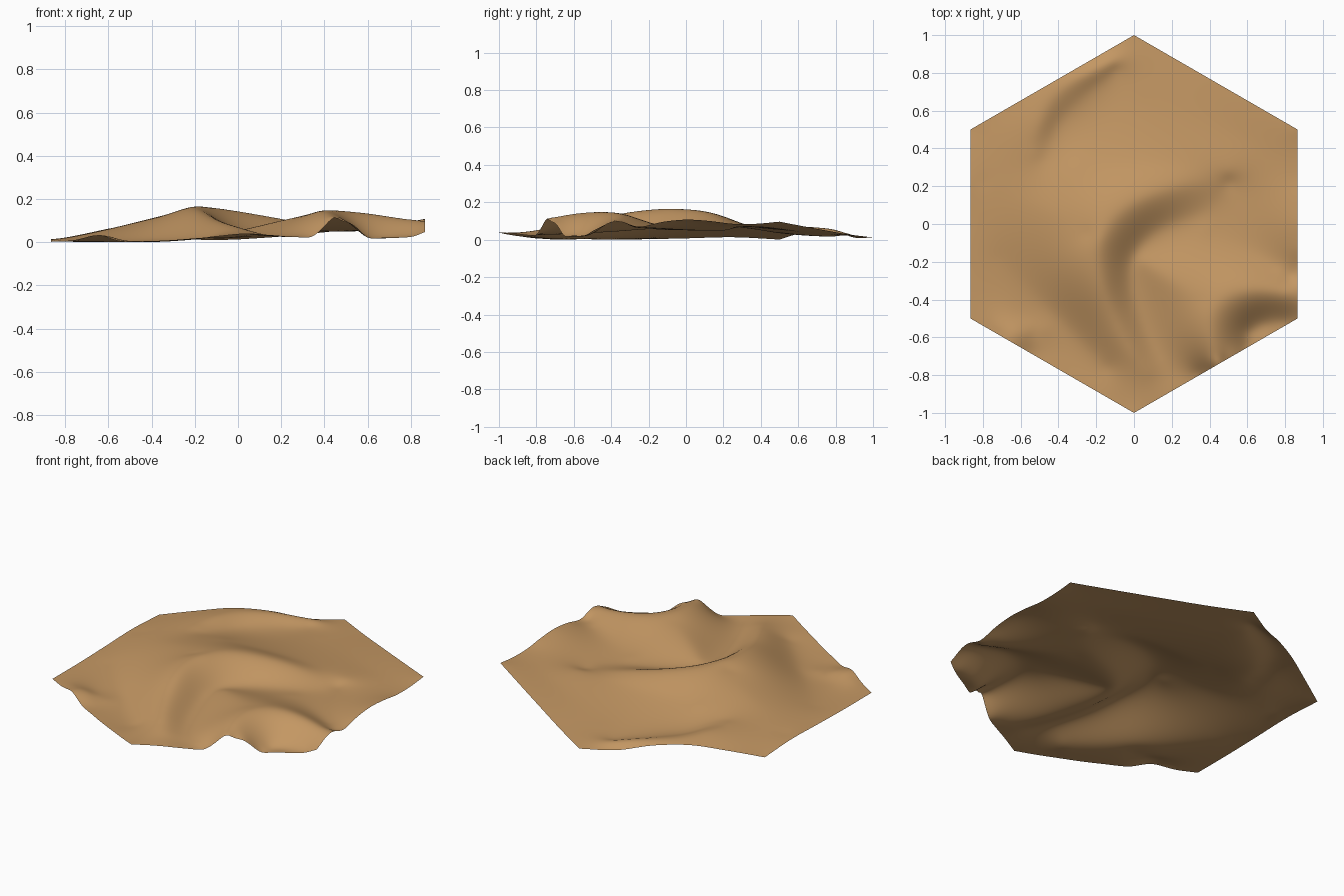
import bpy
import bmesh
from math import cos, sin, pi, hypot, ceil
from mathutils import Vector

default_cube = bpy.data.objects.get("Cube")
if default_cube:
    bpy.data.objects.remove(default_cube, do_unlink=True)

SPACING = 0.06      # distance between samples along a guide line
SOFTNESS = 0.035    # rounding of crests and hollows
samples = []


def add_sample(point):
    """Keep a guide sample unless an earlier one is already close by."""
    if all(hypot(point.x - s.x, point.y - s.y) > SPACING * 0.45 for s in samples):
        samples.append(point)


def guide(*points):
    """Sample a smooth guide curve running through the given points."""
    pts = [Vector(p) for p in points]
    padded = [pts[0] * 2 - pts[1]] + pts + [pts[-1] * 2 - pts[-2]]
    for a, b, c, d in zip(padded, padded[1:], padded[2:], padded[3:]):
        steps = max(1, ceil((c - b).length / SPACING))
        for i in range(steps):
            t = i / steps
            add_sample(b + (c - a) * (t / 2)
                       + (a * 2 - b * 5 + c * 4 - d) * (t * t / 2)
                       + (b * 3 - a - c * 3 + d) * (t ** 3 / 2))
    add_sample(pts[-1])


def corner(index):
    angle = pi / 6 + index * pi / 3
    return Vector((cos(angle), sin(angle), 0))


def border(index, *heights):
    """Guide along one side of the hexagon with evenly spaced heights."""
    start, end = corner(index), corner(index + 1)
    last = len(heights) - 1
    guide(*[start.lerp(end, i / last) + Vector((0, 0, h))
            for i, h in enumerate(heights)])


# Main dune: crest, then foot of its slip face
guide((.5, .22, .055), (.35, .21, .08), (.2, .19, .11), (0, .11, .145),
      (-.13, 0, .163), (-.19, -.12, .167), (-.17, -.3, .147),
      (-.1, -.5, .105), (0, -.7, .07), (.11, -.82, .04))
guide((.52, .19, .052), (.36, .06, .055), (.15, -.02, .058), (.03, -.12, .06),
      (-.02, -.25, .06), (0, -.4, .05), (.08, -.6, .036), (.19, -.8, .028))

# Front corner dune: crest, foot, windward ridge
guide((.86, -.37, .1), (.75, -.355, .113), (.6, -.355, .135), (.48, -.39, .147),
      (.41, -.48, .15), (.41, -.6, .14), (.45, -.74, .115))
guide((.86, -.51, .045), (.8, -.52, .03), (.68, -.53, .025),
      (.61, -.57, .025), (.6, -.65, .025))
guide((.05, -.2, .066), (.2, -.3, .102), (.36, -.4, .138))

# Rear dune: crest and foot
guide((-.07, .87, .03), (-.2, .83, .046), (-.33, .76, .062), (-.44, .65, .07),
      (-.5, .52, .074), (-.53, .42, .07), (-.53, .32, .067))
guide((-.1, .82, .026), (-.28, .67, .037), (-.4, .54, .044), (-.48, .34, .063))

# Small dune on the front left side
guide((-.72, -.55, .02), (-.63, -.57, .032), (-.52, -.58, .01))
guide((-.66, -.46, .008), (-.48, -.56, .008))

# Sides of the tile
border(0, .099, .075, .052, .03, .015)
border(1, .015, .014, .05, .06, .035, .004)
border(2, .004, .016, .01, .005, .005)
border(3, .005, .012, .034, .006, .007, .011, .019, .028, .04)
border(4, .04, .039, .034, .027, .03, .1, .09, .026, .025, .025, .05)
border(5, .05, .1, .073, .098, .11, .103, .088, .088, .099)

# Windward ridge of the main dune and the hollow below its flank
guide((-.8, .22, .023), (-.6, .13, .064), (-.4, .05, .112), (-.25, -.05, .15))
guide((-.72, -.18, .012), (-.4, -.5, .013), (-.14, -.76, .025))

# Rear flank, rear hollow and the hollow beside the right edge
guide((-.3, .3, .084), (0, .31, .087), (.25, .31, .08), (.55, .27, .068))
guide((.05, .72, .03), (.4, .54, .055), (.82, .33, .083))
guide((.38, -.03, .06), (.6, -.14, .064), (.84, -.28, .071))


def kernel(x, y, s):
    return ((x - s.x) ** 2 + (y - s.y) ** 2 + SOFTNESS ** 2) ** 0.5


def solve(rows):
    """Gaussian elimination with pivoting on an augmented matrix."""
    n = len(rows)
    for k in range(n):
        pivot = max(range(k, n), key=lambda r: abs(rows[r][k]))
        rows[k], rows[pivot] = rows[pivot], rows[k]
        lead = rows[k][k:]
        for r in range(k + 1, n):
            f = rows[r][k] / lead[0]
            if f:
                rows[r][k:] = [p - f * q for p, q in zip(rows[r][k:], lead)]
    result = [0.0] * n
    for k in reversed(range(n)):
        known = sum(rows[k][j] * result[j] for j in range(k + 1, n))
        result[k] = (rows[k][n] - known) / rows[k][k]
    return result


weights = solve([[kernel(p.x, p.y, s) for s in samples] + [p.z] for p in samples])

# Hexagonal sheet, finely divided and lifted to the dune heights
bm = bmesh.new()
centre = bm.verts.new((0, 0, 0))
ring = [bm.verts.new(corner(i)) for i in range(6)]
for i in range(6):
    bm.faces.new((centre, ring[i], ring[(i + 1) % 6]))
for level in range(6):
    bmesh.ops.subdivide_edges(bm, edges=bm.edges[:], cuts=1, use_grid_fill=True)
for v in bm.verts:
    v.co.z = sum(w * kernel(v.co.x, v.co.y, s) for w, s in zip(weights, samples))
lowest = min(v.co.z for v in bm.verts)
for v in bm.verts:
    v.co.z -= lowest
for face in bm.faces:
    face.smooth = True
mesh = bpy.data.meshes.new("sand_dunes")
bm.to_mesh(mesh)
bm.free()

# Sand colour
sand = bpy.data.materials.new("warm_sand")
sand.use_nodes = True
colour = (.55, .31, .125, 1)
sand.diffuse_color = colour
sand.node_tree.nodes["Principled BSDF"].inputs["Base Color"].default_value = colour
mesh.materials.append(sand)

dunes = bpy.data.objects.new("sand_dunes", mesh)
bpy.context.collection.objects.link(dunes)
